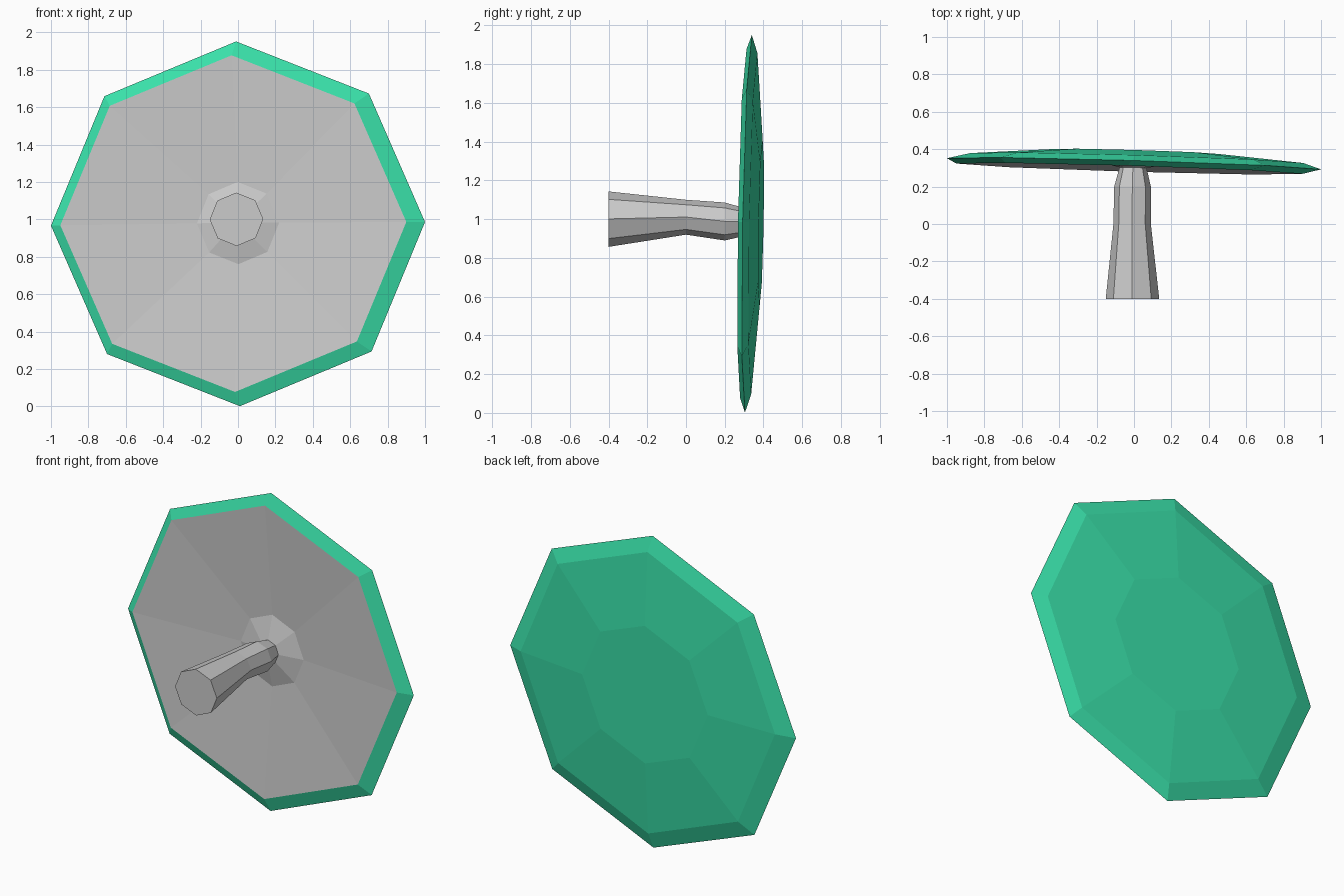
import bpy, bmesh, math

if "Cube" in bpy.data.objects:
    bpy.data.objects.remove(bpy.data.objects["Cube"])

SIDES = 8
TWIST = 0.01


def ring(bm, cx, cz, rx, rz, y, tilt=True):
    """Octagon facing -y; cap rings lean slightly with x and z."""
    verts = []
    for i in range(SIDES):
        a = math.tau * i / SIDES + TWIST
        x, z = cx + rx * math.cos(a), cz + rz * math.sin(a)
        lean = -0.03 * x + 0.018 * (z - 0.975) if tilt else 0
        verts.append(bm.verts.new((x, y + lean, z)))
    return verts


def loft(name, rings, tilt=True, cap_start=False, cap_end=False, mat=None):
    """Rings run from -y/inside outward so that faces point out."""
    bm = bmesh.new()
    loops = [ring(bm, *r, tilt) for r in rings]
    for a, b in zip(loops, loops[1:]):
        for i in range(SIDES):
            j = (i + 1) % SIDES
            bm.faces.new((a[i], b[i], b[j], a[j]))
    if cap_start:
        bm.faces.new(loops[0])
    if cap_end:
        bm.faces.new(list(reversed(loops[-1])))
    mesh = bpy.data.meshes.new(name)
    bm.to_mesh(mesh)
    bm.free()
    obj = bpy.data.objects.new(name, mesh)
    bpy.context.collection.objects.link(obj)
    if mat:
        mesh.materials.append(mat)
    return obj


green = bpy.data.materials.new("green")
green.diffuse_color = (0.042, 0.75, 0.40, 1)
green.use_nodes = True
green.node_tree.nodes["Principled BSDF"].inputs["Base Color"].default_value = green.diffuse_color

# Shared edge between the green cap and its grey underside
lip = (-0.025, 0.977, 0.925, 0.90, 0.295)

# Cap: front lip, rim, back bevel, back dome, flat centre
loft("cap", [
    lip,
    (0.0, 0.976, 1.0, 0.975, 0.322),
    (0.015, 0.977, 0.89, 0.88, 0.353),
    (0.01, 0.98, 0.44, 0.43, 0.388),
], cap_end=True, mat=green)

# Underside: raised hub around the stem, then a shallow dish out to the lip
loft("cap_underside", [
    (-0.005, 0.985, 0.07, 0.07, 0.30),
    (0.0, 0.98, 0.22, 0.22, 0.335),
    lip,
])

# Stem: octagonal, wide at the foot and pinched at the cap
loft("stem", [
    (-0.008, 1.0, 0.143, 0.143, -0.40),
    (-0.01, 1.01, 0.10, 0.09, 0.0),
    (-0.008, 0.988, 0.098, 0.098, 0.20),
    (-0.005, 0.985, 0.07, 0.07, 0.31),
], tilt=False, cap_start=True)
